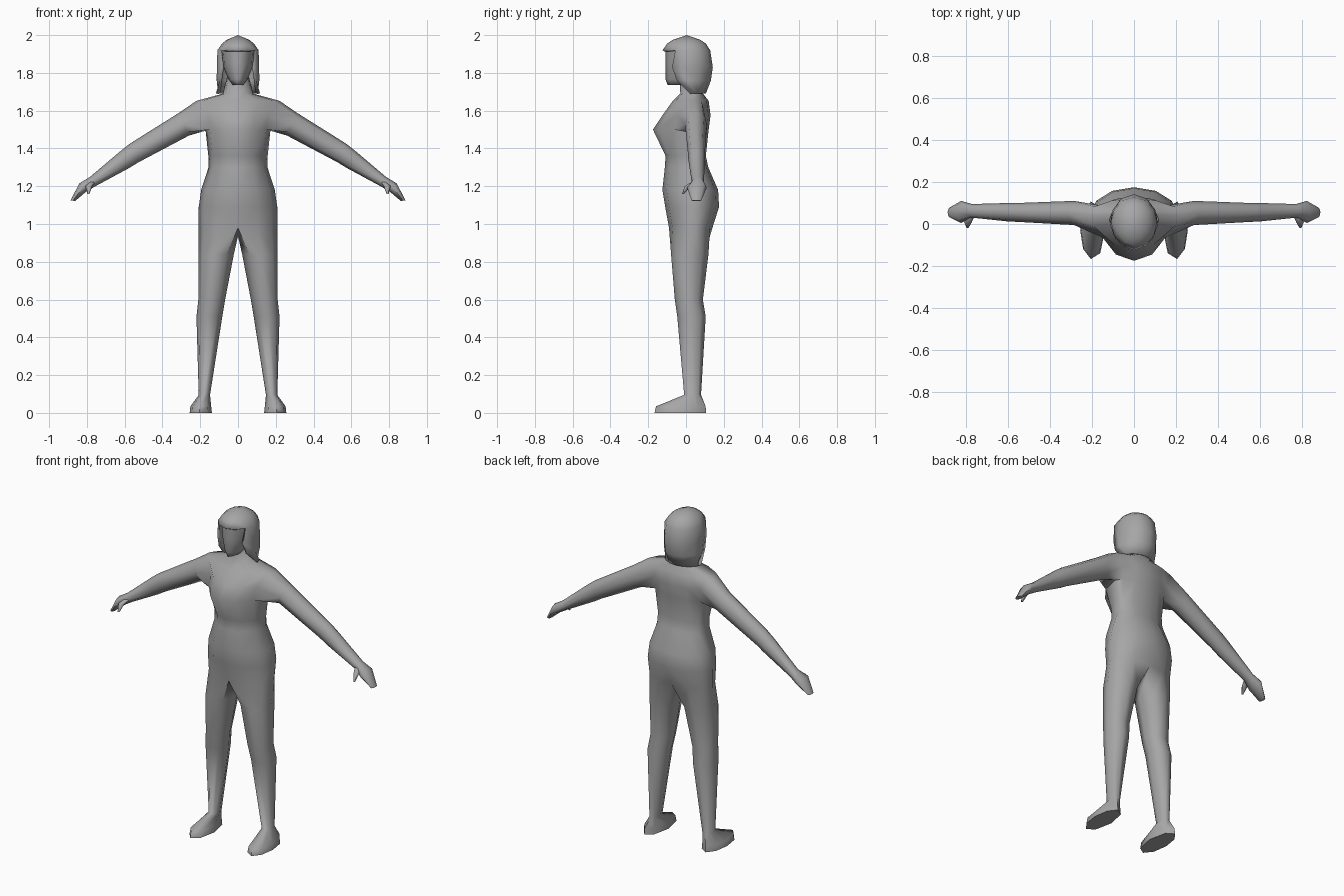
import bpy, bmesh, math
from mathutils import Vector

if "Cube" in bpy.data.objects:
    bpy.data.objects.remove(bpy.data.objects["Cube"])

grey = bpy.data.materials.new("plain_grey")
grey.diffuse_color = (0.38, 0.38, 0.38, 1)
grey.use_nodes = True
grey.node_tree.nodes["Principled BSDF"].inputs["Base Color"].default_value = grey.diffuse_color
STEPS = [i * 30 for i in range(7)]


def arc(z, w, yf, yb, sy=0.03, angles=STEPS):
    """Points of half a cross-section, from the front round the side to the back."""
    pts = []
    for a in angles:
        s, c = math.sin(math.radians(a)), math.cos(math.radians(a))
        x = 0 if a in (0, 180) else w * s
        pts.append(Vector((x, sy - c * ((sy - yf) if c > 0 else (yb - sy)), z)))
    return pts


def add(bm, pts):
    return [bm.verts.new(p) for p in pts]


def bridge(bm, a, b, closed=False):
    n = len(a)
    for i in range(n if closed else n - 1):
        j = (i + 1) % n
        bm.faces.new((a[i], a[j], b[j], b[i]))


def finish(bm, name, angle=70, thickness=0):
    bmesh.ops.recalc_face_normals(bm, faces=bm.faces)
    me = bpy.data.meshes.new(name)
    bm.to_mesh(me)
    bm.free()
    me.materials.append(grey)
    ob = bpy.data.objects.new(name, me)
    bpy.context.collection.objects.link(ob)
    m = ob.modifiers.new("mirror", 'MIRROR')
    m.use_clip = True
    m.merge_threshold = 0.0005
    if thickness:
        s = ob.modifiers.new("shell", 'SOLIDIFY')
        s.thickness, s.offset = thickness, -1
    bpy.ops.object.select_all(action='DESELECT')
    ob.select_set(True)
    bpy.context.view_layer.objects.active = ob
    bpy.ops.object.shade_smooth_by_angle(angle=math.radians(angle))
    return ob


# Body: torso cross-sections (height, half width, front, back)
bm = bmesh.new()
torso = [(.98, .208, -.09, .14), (1.09, .208, -.11, .175), (1.18, .195, -.125, .17),
         (1.3, .156, -.112, .118), (1.36, .157, -.108, .105), (1.5, .172, -.175, .12),
         (1.575, .18, -.125, .13), (1.652, .22, -.07, .12), (1.69, .08, -.03, .09),
         (1.79, .055, -.035, .07)]
rings = [add(bm, arc(*t, sy=.045)) for t in torso]
for r in range(len(rings) - 1):
    for i in range(6):
        if r in (5, 6) and i in (2, 3):      # opening for the arm
            continue
        a, b = rings[r], rings[r + 1]
        bm.faces.new((a[i], a[i + 1], b[i + 1], b[i]))
bm.verts.remove(rings[6][3])

# Arm and hand (top x, top z, bottom x, bottom z, front, back)
lo, mid, hi = rings[5], rings[6], rings[7]
prev = [hi[3], hi[4], mid[4], lo[4], lo[3], lo[2], mid[2], hi[2]]
arm = [(.31, 1.59, .26, 1.468, -.005, .11), (.57, 1.427, .53, 1.325, .01, .1),
       (.62, 1.388, .575, 1.297, .012, .1), (.785, 1.248, .755, 1.2, .03, .095),
       (.84, 1.215, .805, 1.17, .005, .11), (.887, 1.125, .862, 1.122, .03, .08)]
for tx, tz, bx, bz, y0, y1 in arm:
    c = Vector(((tx + bx) / 2, (y0 + y1) / 2, (tz + bz) / 2))
    up = Vector(((tx - bx) / 2, 0, (tz - bz) / 2))
    back = Vector((0, (y1 - y0) / 2, 0))
    ring = add(bm, [c + up * math.cos(k * math.pi / 4) + back * math.sin(k * math.pi / 4)
                    for k in range(8)])
    bridge(bm, prev, ring, True)
    prev = ring
bm.faces.new(prev)

# Leg and foot (height, inner x, outer x, front, back)
prev = rings[0] + [bm.verts.new((0, .03, .935))]
LEG = [-38, 8, 50, 90, 130, 172, 218, 270]
leg = [(.84, .022, .208, -.08, .12), (.6, .068, .21, -.06, .09), (.51, .083, .22, -.047, .105),
       (.095, .148, .208, -.01, .08), (.035, .142, .252, -.16, .105), (0, .138, .256, -.168, .108)]
for z, x0, x1, y0, y1 in leg:
    ring = add(bm, [((x0 + x1) / 2 + (x1 - x0) / 2 * math.sin(math.radians(a)),
                     (y0 + y1) / 2 - (y1 - y0) / 2 * math.cos(math.radians(a)), z) for a in LEG])
    bridge(bm, prev, ring, True)
    prev = ring
bm.faces.new(prev)
finish(bm, "body")

# Thumbs
bm = bmesh.new()
prev = None
for c, r in (((.772, .05, 1.225), .018), ((.79, .008, 1.2), .018), ((.792, -.015, 1.16), .006)):
    ring = add(bm, [(c[0] + r * math.cos(k * math.tau / 6), c[1] + r * math.sin(k * math.tau / 6),
                     c[2]) for k in range(6)])
    if prev:
        bridge(bm, prev, ring, True)
    else:
        bm.faces.new(ring)
    prev = ring
bm.faces.new(prev)
finish(bm, "thumbs")

# Head with face and jaw
bm = bmesh.new()
prev = None
for z, w, yf, yb in ((1.737, .032, -.098, .05), (1.765, .052, -.108, .07),
                     (1.85, .084, -.108, .1), (1.93, .09, -.108, .1)):
    ring = add(bm, arc(z, w, yf, yb))
    if prev:
        bridge(bm, prev, ring)
    else:
        bm.faces.new(ring)
    prev = ring
bm.faces.new(prev)
finish(bm, "head")

# Hair: closed crown, then sides and back open around the face
bm = bmesh.new()
apex = bm.verts.new((0, .005, 2.0))
prev = None
for z, w, yf, yb in ((1.975, .06, -.07, .075), (1.955, .085, -.1, .105), (1.92, .109, -.124, .128)):
    ring = add(bm, arc(z, w, yf, yb, .01))
    if prev:
        bridge(bm, prev, ring)
    else:
        for i in range(6):
            bm.faces.new((apex, ring[i], ring[i + 1]))
    prev = ring
prev = prev[2:]
for z, w, yf, yb, a0 in ((1.83, .113, -.12, .142, 50), (1.76, .113, -.1, .132, 58),
                         (1.69, .118, -.08, .105, 96)):
    ring = add(bm, arc(z, w, yf, yb, .01, [a0 + (180 - a0) * k / 4 for k in range(5)]))
    bridge(bm, prev, ring)
    prev = ring
finish(bm, "hair", 60, 0.012)
